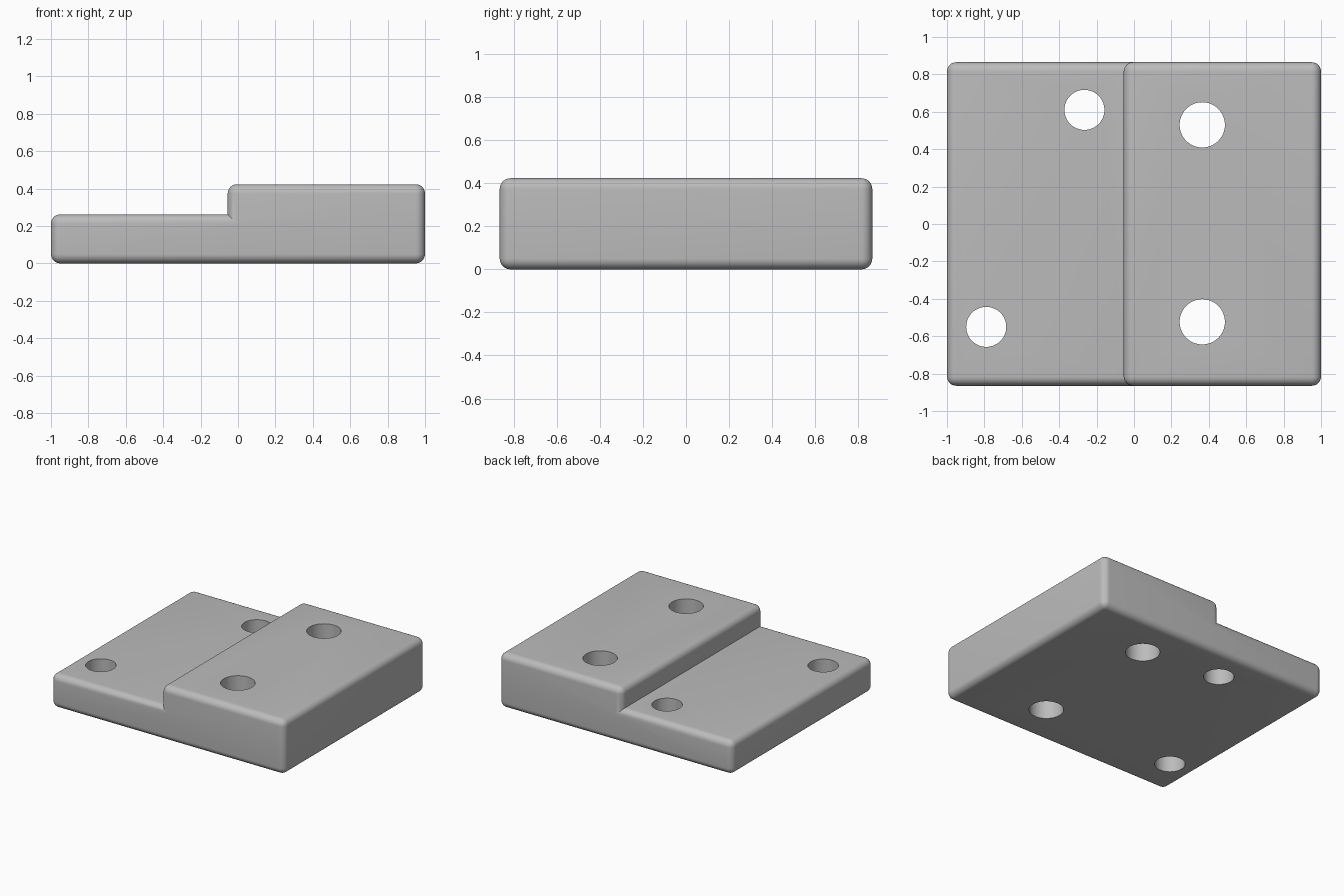
import bpy, bmesh, math

if "Cube" in bpy.data.objects:
    bpy.data.objects.remove(bpy.data.objects["Cube"])

DEPTH = 0.865   # half depth
STEP_X = -0.055
LOW, HIGH = 0.262, 0.423
ROUND = 0.05

grey = bpy.data.materials.new("plain grey")
grey.use_nodes = True
colour = (0.5, 0.5, 0.5, 1)
grey.diffuse_color = colour
grey.node_tree.nodes["Principled BSDF"].inputs["Base Color"].default_value = colour


def add_object(name, bm):
    mesh = bpy.data.meshes.new(name)
    bm.to_mesh(mesh)
    bm.free()
    mesh.materials.append(grey)
    obj = bpy.data.objects.new(name, mesh)
    bpy.context.collection.objects.link(obj)
    return obj


# Stepped block: extruded profile with every outer edge rounded
profile = [(-1, 0), (1, 0), (1, HIGH), (STEP_X, HIGH), (STEP_X, LOW), (-1, LOW)]
bm = bmesh.new()
face = bm.faces.new([bm.verts.new((x, -DEPTH, z)) for x, z in profile])
ext = bmesh.ops.extrude_face_region(bm, geom=[face], use_keep_orig=True)
back = [g for g in ext["geom"] if isinstance(g, bmesh.types.BMVert)]
bmesh.ops.translate(bm, verts=back, vec=(0, 2 * DEPTH, 0))
bmesh.ops.recalc_face_normals(bm, faces=bm.faces)
outer = [e for e in bm.edges if e.is_convex]
bmesh.ops.bevel(bm, geom=outer, offset=ROUND, offset_type='OFFSET', segments=8,
                profile=0.5, affect='EDGES', clamp_overlap=False)
block = add_object("stepped_block", bm)

# Through holes: two small ones in the low step, two larger in the high step
holes = [(-0.265, 0.61, 0.107), (-0.79, -0.55, 0.107),
         (0.365, 0.53, 0.121), (0.365, -0.523, 0.121)]
bm = bmesh.new()
for x, y, r in holes:
    made = bmesh.ops.create_cone(bm, cap_ends=True, segments=64, radius1=r, radius2=r, depth=2)
    bmesh.ops.translate(bm, verts=made["verts"], vec=(x, y, 0))
cutter = add_object("hole_cutter", bm)

cut = block.modifiers.new("holes", 'BOOLEAN')
cut.operation = 'DIFFERENCE'
cut.solver = 'EXACT'
cut.object = cutter

bpy.ops.object.select_all(action='DESELECT')
bpy.context.view_layer.objects.active = block
block.select_set(True)
bpy.ops.object.modifier_apply(modifier=cut.name)
bpy.data.objects.remove(cutter)
bpy.ops.object.shade_smooth_by_angle(angle=math.radians(30))
